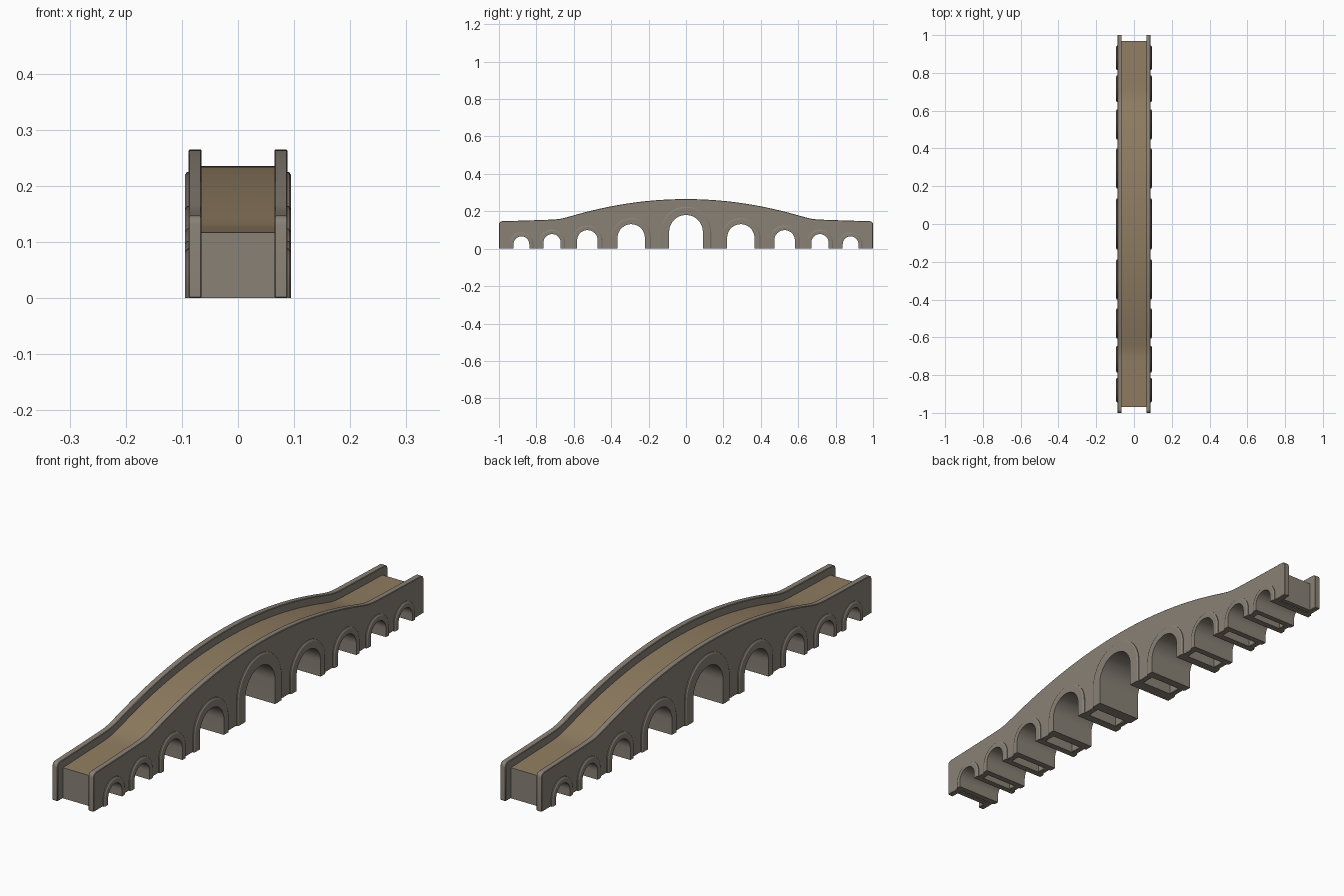
import bpy, bmesh, math

if "Cube" in bpy.data.objects:
    bpy.data.objects.remove(bpy.data.objects["Cube"])


def material(name, rgb):
    m = bpy.data.materials.new(name)
    m.use_nodes = True
    m.diffuse_color = (*rgb, 1)
    m.node_tree.nodes["Principled BSDF"].inputs["Base Color"].default_value = (*rgb, 1)
    return m


stone = material("grey stone", (0.25, 0.22, 0.18))
road = material("tan roadway", (0.28, 0.205, 0.12))


def finish(name, bm, mats):
    bmesh.ops.recalc_face_normals(bm, faces=bm.faces[:])
    mesh = bpy.data.meshes.new(name)
    bm.to_mesh(mesh)
    bm.free()
    for m in mats:
        mesh.materials.append(m)
    ob = bpy.data.objects.new(name, mesh)
    bpy.context.collection.objects.link(ob)
    return ob


def extrude_profile(name, outline, x0, x1, mats):
    """Extrude a closed (y, z) outline along x."""
    bm = bmesh.new()
    a = [bm.verts.new((x0, y, z)) for y, z in outline]
    b = [bm.verts.new((x1, y, z)) for y, z in outline]
    bm.faces.new(a)
    bm.faces.new(b)
    for i in range(len(a)):
        j = (i + 1) % len(a)
        bm.faces.new((a[i], a[j], b[j], b[i]))
    return finish(name, bm, mats)


def crest(y):
    """Height of the parapet: a central hump blending into gentle ramps."""
    y = abs(y)
    hump = 0.156 + 0.109 * (1 - (y / 0.67) ** 2)
    ramp = 0.156 - 0.03 * (y - 0.67)
    return 0.5 * (hump + ramp + math.hypot(hump - ramp, 0.008))


def curve(y_end, drop, n=96):
    ys = [y_end * (1 - 2 * i / n) for i in range(n + 1)]
    return [(y, crest(y) - drop) for y in ys]


def arch(centre, half, top, grow=0.0, n=24):
    """Open arch line from its -y foot over the crown to its +y foot."""
    r, spring = half + grow, top - half
    arc = [(centre - r * math.cos(math.pi * i / n),
            spring + r * math.sin(math.pi * i / n)) for i in range(n + 1)]
    return [(centre - r, 0)] + arc + [(centre + r, 0)]


# Arch openings: centre, half width, crown height, ring width
half_set = [(0.293, 0.073, 0.131, 0.033), (0.527, 0.055, 0.099, 0.025),
            (0.716, 0.046, 0.078, 0.024), (0.88, 0.042, 0.066, 0.022)]
arches = sorted([(0, 0.09, 0.18, 0.045)] + half_set
                + [(-c, h, t, w) for c, h, t, w in half_set])

# Side walls with rounded upper corners and arched cut-outs
outline = [(-1, 0)]
for c, h, t, w in arches:
    outline += arch(c, h, t, w / 2)
outline.append((1, 0))
R = 0.016
corner = [(1 - R + R * math.cos(k * math.pi / 8), crest(1 - R) - R + R * math.sin(k * math.pi / 8))
          for k in range(4)]
outline += corner + curve(1 - R, 0) + [(-y, z) for y, z in reversed(corner)]
for side, s in (("left", 1), ("right", -1)):
    wall = extrude_profile(side + "_side_wall", outline, s * 0.065, s * 0.088, [stone])
    bevel = wall.modifiers.new("softened edges", "BEVEL")
    bevel.width = 0.002
    bevel.segments = 1
    bevel.limit_method = "ANGLE"
    bevel.angle_limit = math.radians(50)

# Roadway slab with closed ends, hollow below
END, THICK, DROP = 0.968, 0.018, 0.03
under = [(-y, z - THICK) for y, z in curve(END - 0.018, DROP)]
deck_outline = ([(END, 0)] + curve(END, DROP) + [(-END, 0), (-END + 0.018, 0)]
                + under + [(END - 0.018, 0)])
deck = extrude_profile("roadway", deck_outline, -0.066, 0.066, [stone, road])
for f in deck.data.polygons:
    f.material_index = int(f.normal.z > 0.5)

# Arch vaults running through the bridge, with chamfered rings on both sides
for number, (c, h, t, w) in enumerate(arches, 1):
    bm = bmesh.new()
    inner_rows, outer_rows = [], []
    for x, cut in ((-0.0945, 0.006), (-0.091, 0), (0.091, 0), (0.0945, 0.006)):
        inner_rows.append([bm.verts.new((x, y, z)) for y, z in arch(c, h, t)])
        outer_rows.append([bm.verts.new((x, y, z)) for y, z in arch(c, h, t, w - cut)])

    def bridge(a, b):
        for i in range(len(a) - 1):
            bm.faces.new((a[i], a[i + 1], b[i + 1], b[i]))

    for rows in (inner_rows, outer_rows):
        for a, b in zip(rows, rows[1:]):
            bridge(a, b)
    for k in (0, -1):
        bridge(inner_rows[k], outer_rows[k])
        bm.faces.new([row[k] for row in inner_rows] + [row[k] for row in reversed(outer_rows)])
    finish("arch_vault_%d" % number, bm, [stone])

# Smooth curves, crisp edges
bpy.ops.object.select_all(action="DESELECT")
for ob in bpy.context.collection.objects:
    if ob.type == "MESH" and ob.data.materials and ob.data.materials[0] == stone:
        ob.select_set(True)
        bpy.context.view_layer.objects.active = ob
bpy.ops.object.shade_smooth_by_angle(angle=math.radians(25))
